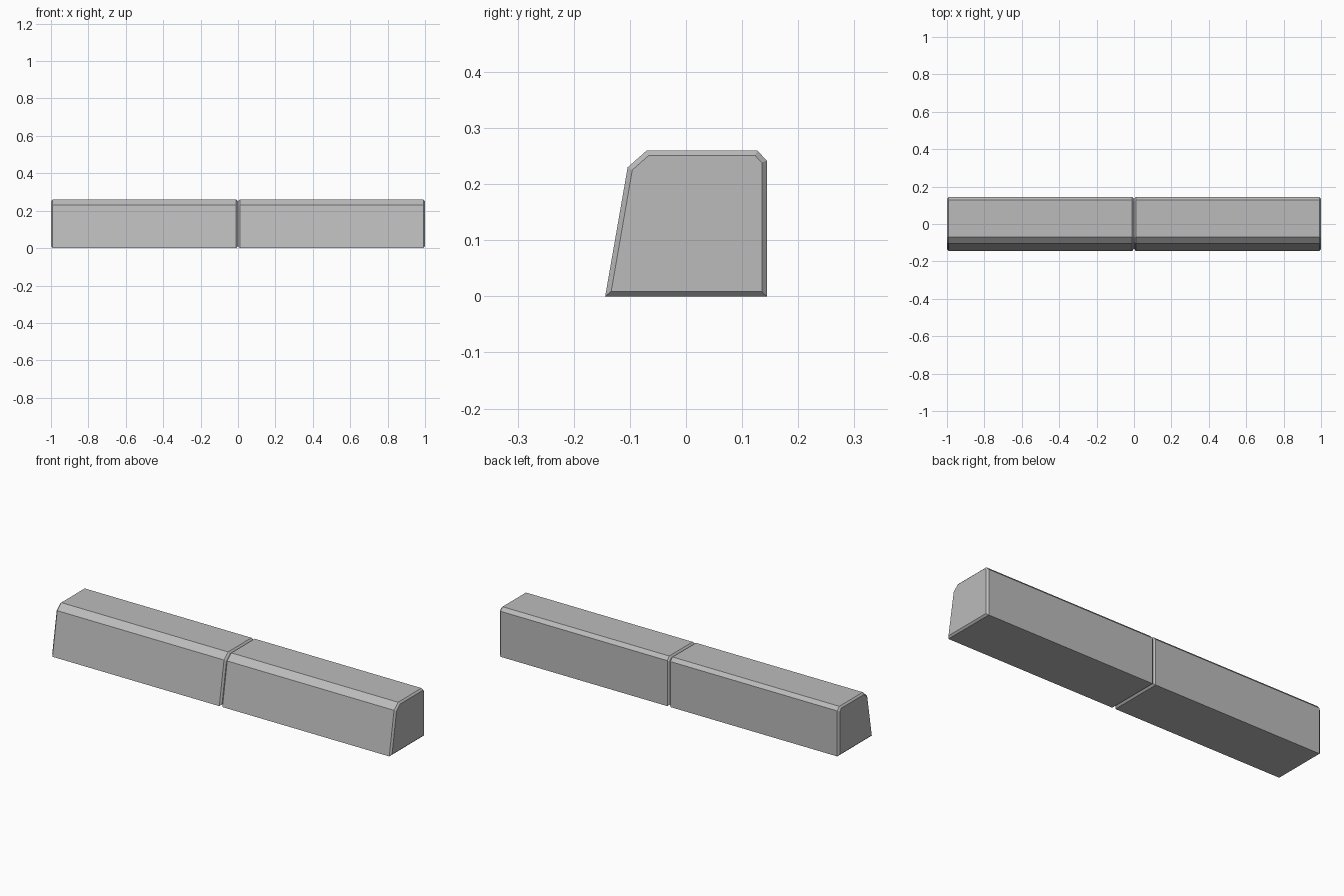
import bpy, bmesh

if "Cube" in bpy.data.objects:
    bpy.data.objects.remove(bpy.data.objects["Cube"])

# Single concrete colour
mat = bpy.data.materials.new("concrete_grey")
mat.diffuse_color = (0.5, 0.5, 0.5, 1)
mat.use_nodes = True
mat.node_tree.nodes["Principled BSDF"].inputs["Base Color"].default_value = mat.diffuse_color

# Kerb cross-section (y, z): sloped front, chamfered top edges
PROFILE = [(-0.144, 0), (0.144, 0), (0.144, 0.242), (0.127, 0.26),
           (-0.07, 0.26), (-0.104, 0.23)]
BEVEL = 0.009


def kerb_block(name, x0, x1):
    bm = bmesh.new()
    # Extrude the profile along x, short of both ends by the bevel
    a = [bm.verts.new((x0 + BEVEL, y, z)) for y, z in PROFILE]
    b = [bm.verts.new((x1 - BEVEL, y, z)) for y, z in PROFILE]
    n = len(PROFILE)
    ends = [bm.faces.new(a), bm.faces.new(b)]
    for i in range(n):
        j = (i + 1) % n
        bm.faces.new((a[i], a[j], b[j], b[i]))
    bmesh.ops.recalc_face_normals(bm, faces=bm.faces)
    # Bevelled end caps
    bmesh.ops.inset_individual(bm, faces=ends, thickness=BEVEL, depth=BEVEL,
                               use_even_offset=True)
    mesh = bpy.data.meshes.new(name)
    bm.to_mesh(mesh)
    bm.free()
    mesh.materials.append(mat)
    bpy.context.collection.objects.link(bpy.data.objects.new(name, mesh))


# Two blocks end to end, with a V-shaped joint between them
kerb_block("kerb_block_left", -1, -0.0005)
kerb_block("kerb_block_right", 0.0005, 1)
